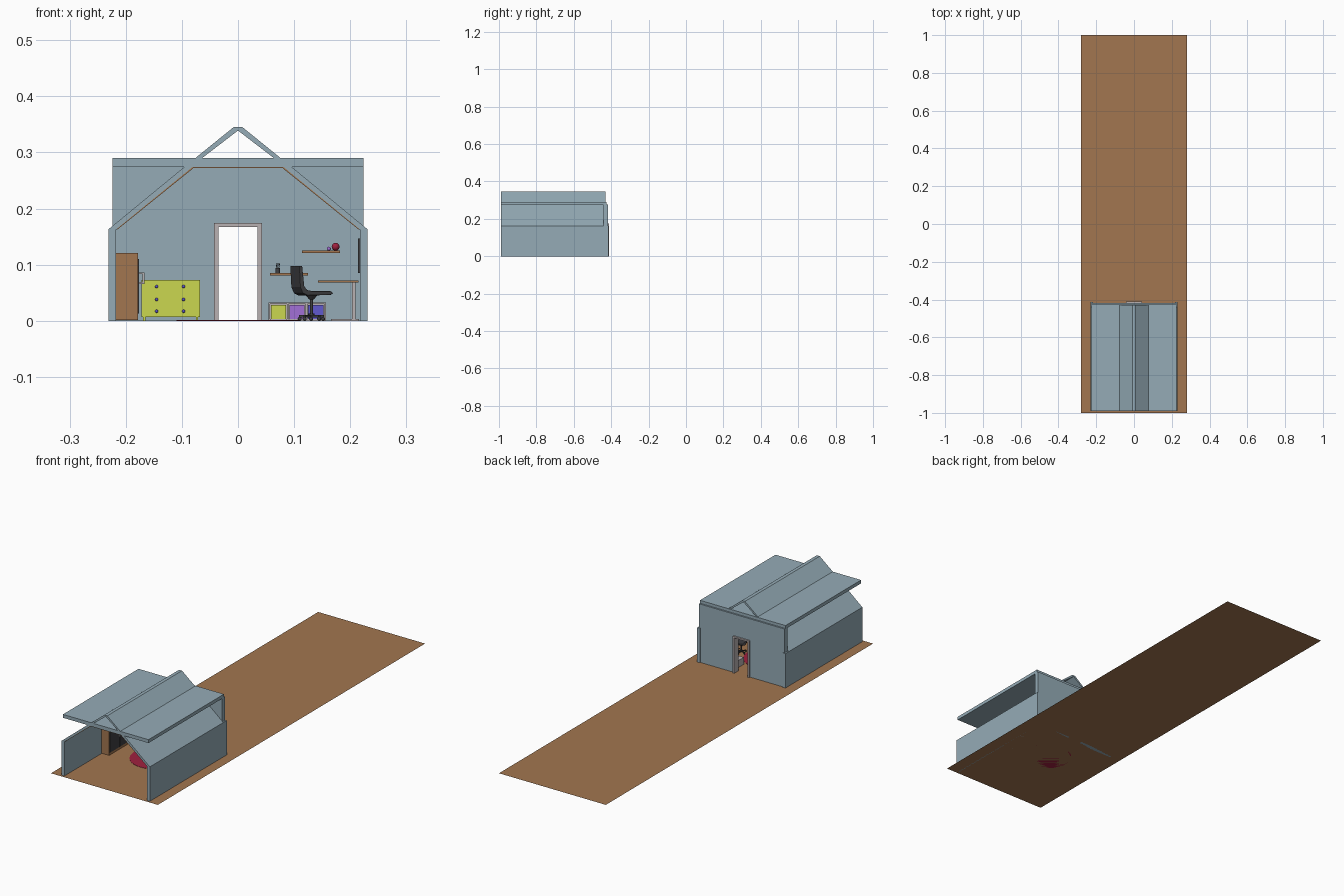
import bpy, bmesh, math
from mathutils import Matrix

if "Cube" in bpy.data.objects:
    bpy.data.objects.remove(bpy.data.objects["Cube"])


def mat(name, r, g, b):
    m = bpy.data.materials.new(name)
    m.diffuse_color = (r, g, b, 1)
    m.use_nodes = True
    m.node_tree.nodes["Principled BSDF"].inputs["Base Color"].default_value = m.diffuse_color
    return m


WALL = mat("wall_blue_grey", 0.30, 0.41, 0.47)
WOOD = mat("wood", 0.36, 0.18, 0.08)
DARK = mat("dark", 0.05, 0.05, 0.055)
TRIM = mat("trim", 0.48, 0.44, 0.45)
LIME = mat("lime", 0.60, 0.68, 0.08)
RED = mat("red", 0.35, 0.015, 0.05)
PURPLE = mat("purple", 0.36, 0.16, 0.68)
BLUE = mat("blue", 0.12, 0.10, 0.62)


def finish(name, bm, material, smooth=False):
    bmesh.ops.recalc_face_normals(bm, faces=bm.faces)
    me = bpy.data.meshes.new(name)
    bm.to_mesh(me)
    bm.free()
    me.materials.append(material)
    ob = bpy.data.objects.new(name, me)
    bpy.context.collection.objects.link(ob)
    if smooth:
        bpy.ops.object.select_all(action='DESELECT')
        ob.select_set(True)
        bpy.context.view_layer.objects.active = ob
        bpy.ops.object.shade_smooth_by_angle(angle=math.radians(40))
    return ob


def box(name, x0, x1, y0, y1, z0, z1, material, bevel=0):
    bm = bmesh.new()
    bmesh.ops.create_cube(bm, size=1)
    for v in bm.verts:
        v.co = (x0 + (v.co.x + .5) * (x1 - x0), y0 + (v.co.y + .5) * (y1 - y0), z0 + (v.co.z + .5) * (z1 - z0))
    ob = finish(name, bm, material)
    if bevel:
        b = ob.modifiers.new("bevel", 'BEVEL')
        b.width, b.segments = bevel, 3
    return ob


def prism(name, pts, y0, y1, material):
    """Extrude an x-z profile along y."""
    bm = bmesh.new()
    f = bm.faces.new([bm.verts.new((x, y0, z)) for x, z in pts])
    ext = bmesh.ops.extrude_face_region(bm, geom=[f])["geom"]
    bmesh.ops.translate(bm, vec=(0, y1 - y0, 0), verts=[v for v in ext if isinstance(v, bmesh.types.BMVert)])
    return finish(name, bm, material)


def cyl(name, x, y, z0, z1, r, material, r2=None, n=20, tilt=0):
    bm = bmesh.new()
    bmesh.ops.create_cone(bm, cap_ends=True, segments=n, radius1=r, radius2=r if r2 is None else r2, depth=z1 - z0)
    bmesh.ops.transform(bm, matrix=Matrix.Translation((x, y, (z0 + z1) / 2)) @ Matrix.Rotation(tilt, 4, 'Y'),
                        verts=bm.verts)
    return finish(name, bm, material, True)


def ball(name, x, y, z, r, material):
    bm = bmesh.new()
    bmesh.ops.create_uvsphere(bm, u_segments=16, v_segments=10, radius=r)
    bmesh.ops.translate(bm, vec=(x, y, z), verts=bm.verts)
    return finish(name, bm, material, True)


F, B = -0.99, -0.44    # open front and inner face of the back wall

# Ground sheet and rug
bm = bmesh.new()
bm.faces.new([bm.verts.new(p) for p in ((-.28, -1, 0), (.28, -1, 0), (.28, 1, 0), (-.28, 1, 0))])
finish("floor", bm, WOOD)
cyl("rug", 0, -.62, 0, .0012, .11, RED, n=48)

# Side walls, sloped roof panels with wood lining, small upper roof
for s, side in ((-1, "left"), (1, "right")):
    box(side + "_wall", s * .231, s * .217, F, -.414, 0, .163, WALL)
    prism(side + "_slope", [(s * .231, .163), (s * .217, .163), (s * .081, .274), (s * .096, .274)], F, B, WALL)
    prism(side + "_slope_lining", [(s * .217, .163), (s * .2145, .163), (s * .079, .2725), (s * .081, .274)],
          F, B, WOOD)
    prism(side + "_ridge_panel", [(s * .076, .29), (s * .064, .29), (0, .339), (0, .345), (s * .008, .345)],
          F, -.43, WALL)
box("ceiling_slab", -.224, .224, F, -.425, .274, .29, WALL)
box("ceiling_lining", -.08, .08, F, B, .2725, .274, WOOD)

# Back wall with doorway and door trim
prism("back_wall", [(-.224, 0), (-.036, 0), (-.036, .168), (.036, .168), (.036, 0), (.224, 0),
                    (.224, .276), (-.224, .276)], B, -.418, WALL)
prism("door_frame", [(-.043, 0), (-.035, 0), (-.035, .167), (.035, .167), (.035, 0), (.043, 0),
                     (.043, .174), (-.043, .174)], B - .004, -.411, TRIM)

# Wardrobe on the left wall
box("wardrobe", -.217, -.178, -.71, -.56, .001, .121, WOOD)
for y0 in (-.706, -.633):
    box("wardrobe_door", -.178, -.176, y0, y0 + .069, .013, .11, DARK)
for y in (-.642, -.628):
    for z in (.066, .083):
        box("wardrobe_handle_post", -.177, -.168, y - .001, y + .001, z, z + .003, TRIM)
    box("wardrobe_handle", -.170, -.167, y - .0015, y + .0015, .066, .086, TRIM)

# Dresser with six drawers and knobs
box("dresser", -.172, -.068, -.505, B - .002, .007, .073, LIME)
for x in (-.169, -.075):
    for y in (-.503, -.45):
        box("dresser_leg", x, x + .004, y, y + .004, 0, .007, LIME)
for z in (.017, .038, .061):
    for x in (-.145, -.097):
        box("dresser_drawer", x - .022, x + .022, -.507, -.505, z - .009, z + .009, LIME)
        ball("dresser_knob", x, -.509, z, .0028, BLUE)

# Cubby unit with three bins
for z in (0, .03):
    box("cubby_board", .054, .157, -.51, B, z, z + .003, TRIM)
for x in (.054, .087, .1205, .154):
    box("cubby_divider", x, x + .003, -.51, B, .003, .03, TRIM)
box("cubby_back", .054, .157, B - .003, B, .003, .03, TRIM)
for x, m in ((.0585, LIME), (.0915, PURPLE), (.125, BLUE)):
    box("cubby_bin", x, x + .027, -.508, B - .005, .003, .028, m)

# Wall shelves, pencil cup and ornaments
box("low_shelf", .057, .125, -.485, B, .081, .085, WOOD)
box("high_shelf", .114, .182, -.485, B, .121, .125, WOOD)
cyl("pencil_cup", .071, -.462, .085, .094, .004, DARK)
for x, t in ((.069, -.15), (.071, .05), (.073, .2)):
    cyl("pencil", x, -.462, .088, .103, .0007, DARK, n=6, tilt=t)
ball("red_ornament", .174, -.462, .132, .007, RED)
ball("purple_ornament", .162, -.462, .1285, .0035, PURPLE)

# Desk along the right wall with two T-legs, and pinboard
box("desk_top", .143, .215, -.69, -.52, .068, .072, WOOD)
for y in (-.66, -.55):
    box("desk_post", .203, .209, y - .003, y + .003, .002, .068, TRIM)
    box("desk_foot", .166, .216, y - .004, y + .004, 0, .003, TRIM)
box("pinboard", .214, .217, -.69, -.53, .085, .147, DARK)

# Swivel chair facing the desk
chair = [
    prism("chair_shell", [(-.032, .098), (-.026, .098), (-.022, .062), (-.017, .055), (-.008, .053), (.028, .053),
                          (.033, .049), (.028, .046), (-.016, .045), (-.025, .049), (-.030, .06)],
          -.024, .024, DARK),
    cyl("chair_column", 0, 0, .01, .046, .0025, DARK),
    cyl("chair_mount", 0, 0, .038, .046, .004, DARK, .011),
    cyl("chair_hub", 0, 0, .006, .013, .005, DARK),
]
b = chair[0].modifiers.new("bevel", 'BEVEL')
b.width, b.segments, b.limit_method = .0015, 2, 'ANGLE'
for i in range(5):
    a = i * math.tau / 5
    leg = box("chair_leg", 0, .023, -.002, .002, .006, .010, DARK)
    leg.rotation_euler.z = a
    chair += [leg, ball("chair_caster", .022 * math.cos(a), .022 * math.sin(a), .0035, .0035, DARK)]
for ob in chair:
    ob.location = (.131, -.60, 0)
    ob.rotation_euler.z += math.radians(20)
